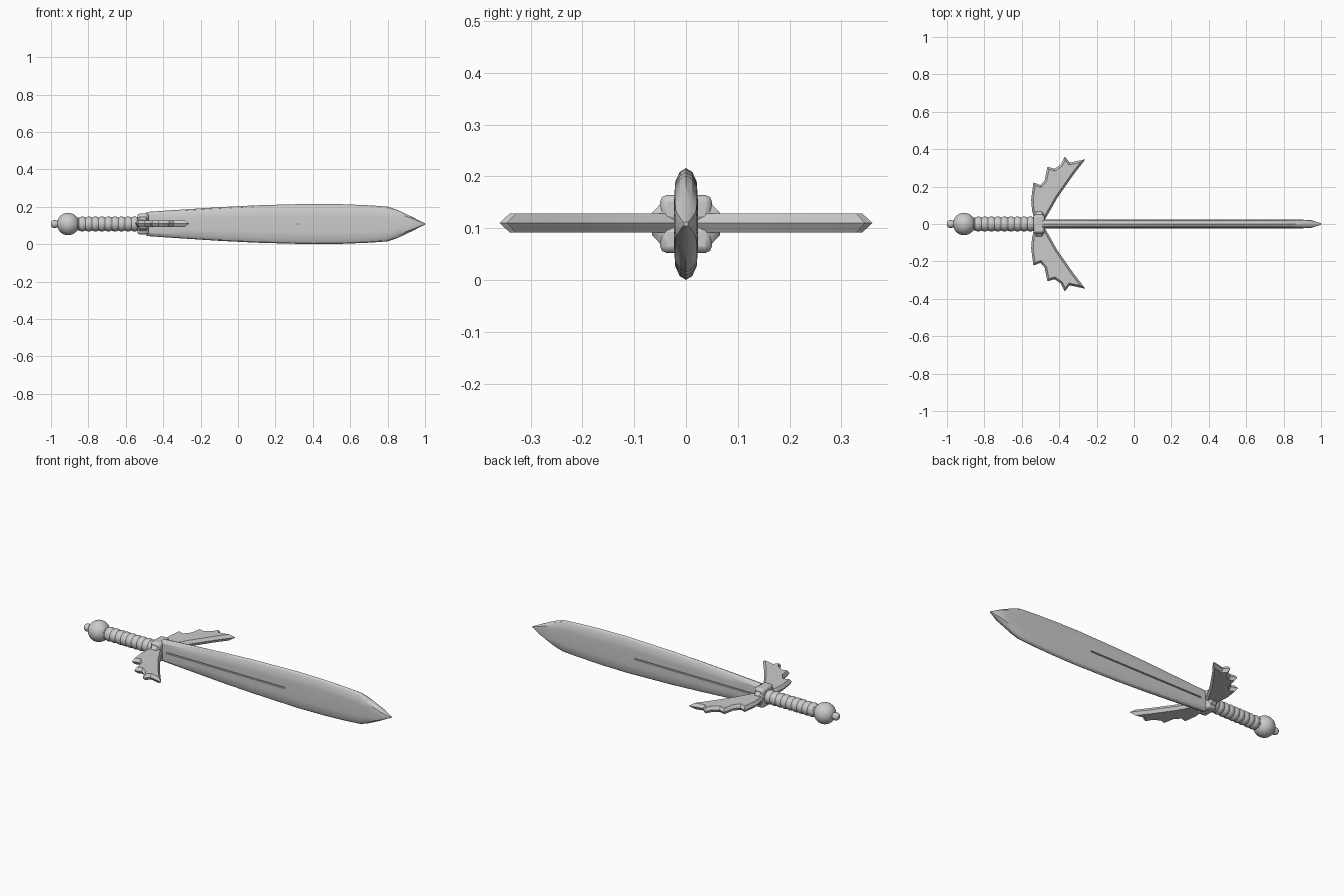
import bpy, bmesh, math
from mathutils import Vector

if "Cube" in bpy.data.objects:
    bpy.data.objects.remove(bpy.data.objects["Cube"])

ZC = 0.108  # height of the sword's long axis
steel = bpy.data.materials.new("light_grey_steel")
steel.diffuse_color = (0.6, 0.6, 0.6, 1)
steel.use_nodes = True
steel.node_tree.nodes["Principled BSDF"].inputs["Base Color"].default_value = steel.diffuse_color


def finish(name, bm, angle=30, bevel=0):
    bmesh.ops.remove_doubles(bm, verts=bm.verts, dist=1e-5)
    bmesh.ops.recalc_face_normals(bm, faces=bm.faces)
    me = bpy.data.meshes.new(name)
    bm.to_mesh(me)
    bm.free()
    me.materials.append(steel)
    ob = bpy.data.objects.new(name, me)
    bpy.context.collection.objects.link(ob)
    if bevel:
        m = ob.modifiers.new("bevel", 'BEVEL')
        m.width, m.segments = bevel, 2
    bpy.ops.object.select_all(action='DESELECT')
    bpy.context.view_layer.objects.active = ob
    ob.select_set(True)
    bpy.ops.object.shade_smooth_by_angle(angle=math.radians(angle))
    return ob


def loft(name, rings, angle=30):
    """Skin closed rings of points and cap both ends."""
    bm = bmesh.new()
    vr = [[bm.verts.new(p) for p in r] for r in rings]
    n = len(vr[0])
    for a, b in zip(vr, vr[1:]):
        for i in range(n):
            bm.faces.new((a[i], a[(i + 1) % n], b[(i + 1) % n], b[i]))
    bm.faces.new(vr[0])
    bm.faces.new(vr[-1])
    return finish(name, bm, angle)


def lathe(name, profile, n=24):
    """Turn (x, radius) points about the long axis."""
    return loft(name, [[(x, r * math.cos(2 * math.pi * i / n),
                         ZC + r * math.sin(2 * math.pi * i / n)) for i in range(n)]
                       for x, r in profile], 40)


# Blade: rounded flat section with a narrow groove on both faces
def blade_ring(x, h, t, groove):
    side = [(t * .93 / .93, .4 * h), (t, .004), (t - groove, .003),
            (t - groove, -.003), (t, -.004), (t, -.4 * h)]
    half = [(0, h), (.52 * t, .93 * h), (.91 * t, .75 * h)] + side
    half += [(.91 * t, -.75 * h), (.52 * t, -.93 * h)]
    pts = half + [(-y, -z) for y, z in half]
    return [(x, y, ZC + z) for y, z in pts]


T = 0.023
stations = [(-.49, .064, T, 0), (-.451, .067, T, 0), (-.45, .067, T, .006),
            (-.3, .077, T, .006), (-.1, .09, T, .006), (.1, .1, T, .006),
            (.319, .106, T, .006), (.32, .106, T, 0), (.4, .108, T, 0),
            (.55, .106, T, 0), (.7, .1, T, 0), (.8, .093, T, 0),
            (.85, .076, T, 0), (.9, .053, T, 0), (.945, .031, .021, 0),
            (.98, .012, .010, 0), (1.0, .004, .004, 0)]
loft("blade", [blade_ring(*s) for s in stations])

# Grip with rounded wrap rings
grip = [(-.86, .03), (-.853, .037)]
rings, x0, x1 = 9, -.85, -.535
for i in range(rings * 6 + 1):
    k = i / (rings * 6)
    grip.append((x0 + (x1 - x0) * k, .035 + .005 * abs(math.sin(math.pi * rings * k))))
lathe("grip", grip)

# Pommel ball and end button
ball = [(-.908 - .06 * math.cos(math.pi * i / 16), max(.001, .06 * math.sin(math.pi * i / 16)))
        for i in range(17)]
lathe("pommel", ball, 32)
lathe("pommel_button", [(-1.0, .009), (-.996, .016), (-.988, .021), (-.978, .022),
                        (-.968, .018), (-.955, .016)])


def box(name, centre, size, bevel):
    bm = bmesh.new()
    bmesh.ops.create_cube(bm, size=1)
    for v in bm.verts:
        v.co = Vector(centre) + Vector(a * b for a, b in zip(v.co, size))
    return finish(name, bm, 40, bevel)


# Guard: core, upper and lower pillows, and tapered side collars
box("guard_core", (-.508, 0, ZC), (.054, .09, .08), .006)
for s, tag in ((1, "upper"), (-1, "lower")):
    box("guard_pillow_" + tag, (-.508, 0, ZC + s * .029), (.06, .1, .054), .013)
for s, tag in ((1, "left"), (-1, "right")):
    loft("guard_collar_" + tag, [
        [(-.508 + a * w, s * y, ZC + b * h) for a, b in
         ((-1, -.5), (-.6, -1), (.6, -1), (1, -.5), (1, .5), (.6, 1), (-.6, 1), (-1, .5))]
        for y, w, h in ((.03, .029, .045), (.05, .028, .038), (.066, .024, .021))])

# Wing-shaped cross guard: jagged outline with wide chamfered rims
outline = [(-.53, .02), (-.545, .07), (-.55, .13), (-.538, .222), (-.5, .208),
           (-.477, .235), (-.463, .306), (-.425, .295), (-.392, .318), (-.37, .36),
           (-.343, .328), (-.26, .346), (-.325, .262), (-.41, .14), (-.478, .02)]
for s, tag in ((1, "left"), (-1, "right")):
    bm = bmesh.new()
    for up in (1, -1):
        pts = outline if up * s < 0 else outline[::-1]
        f = bm.faces.new([bm.verts.new((x, s * y, ZC + .002)) for x, y in pts])
        f.normal_update()
        if f.normal.z * up < 0:
            f.normal_flip()
        bmesh.ops.inset_region(bm, faces=[f], thickness=.011, depth=.018,
                               use_boundary=True, use_even_offset=True)
    finish("wing_" + tag, bm, 25)
